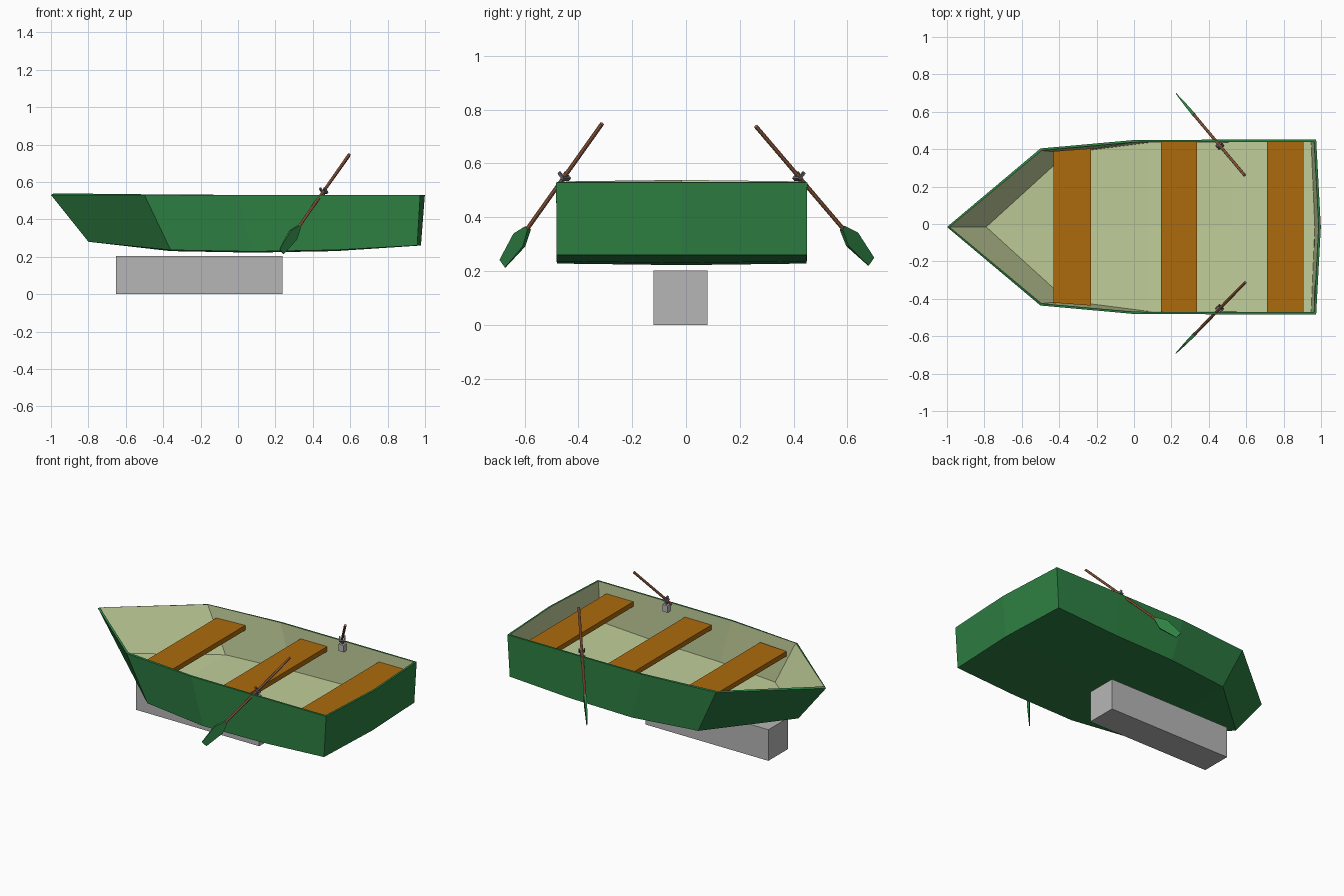
import bpy, bmesh
from mathutils import Vector, Matrix

if "Cube" in bpy.data.objects:
    bpy.data.objects.remove(bpy.data.objects["Cube"])

YC = -0.016      # centreline of the hull
RIM = 0.53       # height of the gunwale


def material(name, r, g, b):
    lin = lambda c: ((c / 255 + 0.055) / 1.055) ** 2.4
    m = bpy.data.materials.new(name)
    m.diffuse_color = (lin(r), lin(g), lin(b), 1)
    m.use_nodes = True
    m.node_tree.nodes["Principled BSDF"].inputs["Base Color"].default_value = m.diffuse_color
    return m


GREEN = material("hull green", 46, 128, 67)
CREAM = material("pale green inside", 192, 205, 153)
WOOD = material("seat wood", 172, 106, 13)
BROWN = material("oar brown", 176, 112, 78)
GREY = material("stand grey", 182, 182, 182)
METAL = material("dark metal", 105, 100, 108)


def finish(name, bm, *mats):
    bmesh.ops.recalc_face_normals(bm, faces=bm.faces)
    me = bpy.data.meshes.new(name)
    bm.to_mesh(me)
    bm.free()
    ob = bpy.data.objects.new(name, me)
    bpy.context.collection.objects.link(ob)
    for m in mats:
        me.materials.append(m)
    return ob


def loft(name, rings, mat):
    """Closed solid through rings of equal point count."""
    bm = bmesh.new()
    rows = [[bm.verts.new(p) for p in r] for r in rings]
    n = len(rows[0])
    for a, b in zip(rows, rows[1:]):
        for i in range(n):
            j = (i + 1) % n
            bm.faces.new((a[i], a[j], b[j], b[i]))
    bm.faces.new(rows[0])
    bm.faces.new(rows[-1])
    return finish(name, bm, mat)


def box(name, size, matrix, mat):
    bm = bmesh.new()
    bmesh.ops.create_cube(bm, size=1, matrix=matrix @ Matrix.Diagonal((*size, 1)))
    return finish(name, bm, mat)


# Hull: stations from bow to stern (top x, top half width, bottom x, bottom half width, bottom z)
stations = [(-1.0, 0, -0.8, 0, 0.28),
            (-0.5, 0.42, -0.36, 0.405, 0.236),
            (0.0, 0.465, 0.08, 0.463, 0.228),
            (0.5, 0.467, 0.52, 0.465, 0.236),
            (0.974, 0.467, 0.958, 0.465, 0.26)]
bm = bmesh.new()
rows = []
for xt, wt, xb, wb, zb in stations:
    stern = xt > 0.9
    keel = (xb + (0.02 if stern else 0), YC, zb - (0 if stern or wb == 0 else 0.006))
    pts = [(xt, YC - wt, RIM), (xb, YC - wb, zb), keel, (xb, YC + wb, zb), (xt, YC + wt, RIM)]
    if wt == 0:   # the bow is a single sloping stem
        t, b = bm.verts.new(pts[0]), bm.verts.new(keel)
        rows.append([t, b, b, b, t])
    else:
        rows.append([bm.verts.new(p) for p in pts])
for a, b in zip(rows, rows[1:]):
    for i in range(4):
        bm.faces.new(list(dict.fromkeys((a[i], a[i + 1], b[i + 1], b[i]))))
# Transom, slightly bowed out at the centre
s = rows[-1]
mid = bm.verts.new((0.999, YC, RIM))
bm.faces.new((s[0], s[1], s[2], mid))
bm.faces.new((mid, s[2], s[3], s[4]))
bmesh.ops.recalc_face_normals(bm, faces=bm.faces)
bm.normal_update()
if sum(f.calc_center_median().z < 0.3 and f.normal.z > 0.5 for f in bm.faces):
    bmesh.ops.reverse_faces(bm, faces=bm.faces)
flat = bpy.data.meshes.new("hull")
bm.to_mesh(flat)
bm.free()
hull = bpy.data.objects.new("hull", flat)
bpy.context.collection.objects.link(hull)
flat.materials.append(GREEN)
flat.materials.append(CREAM)
sol = hull.modifiers.new("planking", 'SOLIDIFY')
sol.thickness = 0.012
sol.offset = -1
sol.use_even_offset = True
sol.material_offset = 1
sol.material_offset_rim = 0

# Seats: front x, back x, half width at each
for n, (x0, x1, w0, w1) in enumerate([(-0.43, -0.23, 0.405, 0.42),
                                      (0.145, 0.337, 0.46, 0.46),
                                      (0.71, 0.905, 0.46, 0.46)]):
    loft("seat_%d" % (n + 1),
         [[(x0, YC - w0, z), (x1, YC - w1, z), (x1, YC + w1, z), (x0, YC + w0, z)]
          for z in (0.432, 0.464)], WOOD)

# Stand block under the keel
box("stand_block", (0.888, 0.2, 0.203), Matrix.Translation((-0.207, -0.02, 0.1015)), GREY)

# Oars: handle end and start of blade
for side, handle, neck in [("right", (0.595, -0.312, 0.748), (0.325, -0.588, 0.36)),
                           ("left", (0.592, 0.26, 0.738), (0.322, 0.582, 0.36))]:
    handle, neck = Vector(handle), Vector(neck)
    d = (neck - handle).normalized()
    lat = d.cross(Vector((0, 0, 1))).normalized()
    up = lat.cross(d)
    frame = Matrix((lat, up, d)).transposed().to_4x4()
    # Shaft
    length = (neck - handle).length + 0.01
    bm = bmesh.new()
    bmesh.ops.create_cone(bm, cap_ends=True, segments=8, radius1=0.008, radius2=0.008, depth=length,
                          matrix=Matrix.Translation(handle + d * length / 2) @ frame)
    finish("oar_shaft_" + side, bm, BROWN)
    # Blade, thinning towards its tip
    loft("oar_blade_" + side,
         [[neck + d * u + up * w * a + lat * t * b for a, b in ((1, 1), (1, -1), (-1, -1), (-1, 1))]
          for u, w, t in ((0, 0.009, 0.009), (0.063, 0.034, 0.007), (0.187, 0.02, 0.002))], GREEN)
    # Oarlock: bracket block on the inner wall, pin and two horns
    lock = handle + d * ((handle.z - 0.552) / -d.z)
    sgn = 1 if side == "left" else -1
    wall = YC + sgn * 0.44
    box("oarlock_block_" + side, (0.035, 0.035, 0.045),
        Matrix.Translation((lock.x, wall, 0.498)), GREY)
    box("oarlock_pin_" + side, (0.01, 0.01, 0.03),
        Matrix.Translation((lock.x, wall, 0.53)), METAL)
    box("oarlock_base_" + side, (0.036, 0.008, 0.014),
        Matrix.Translation(lock - up * 0.012) @ frame, METAL)
    for k in (-1, 1):
        box("oarlock_horn_%s_%d" % (side, k), (0.008, 0.034, 0.012),
            Matrix.Translation(lock + lat * k * 0.015 + up * 0.003) @ frame, METAL)
